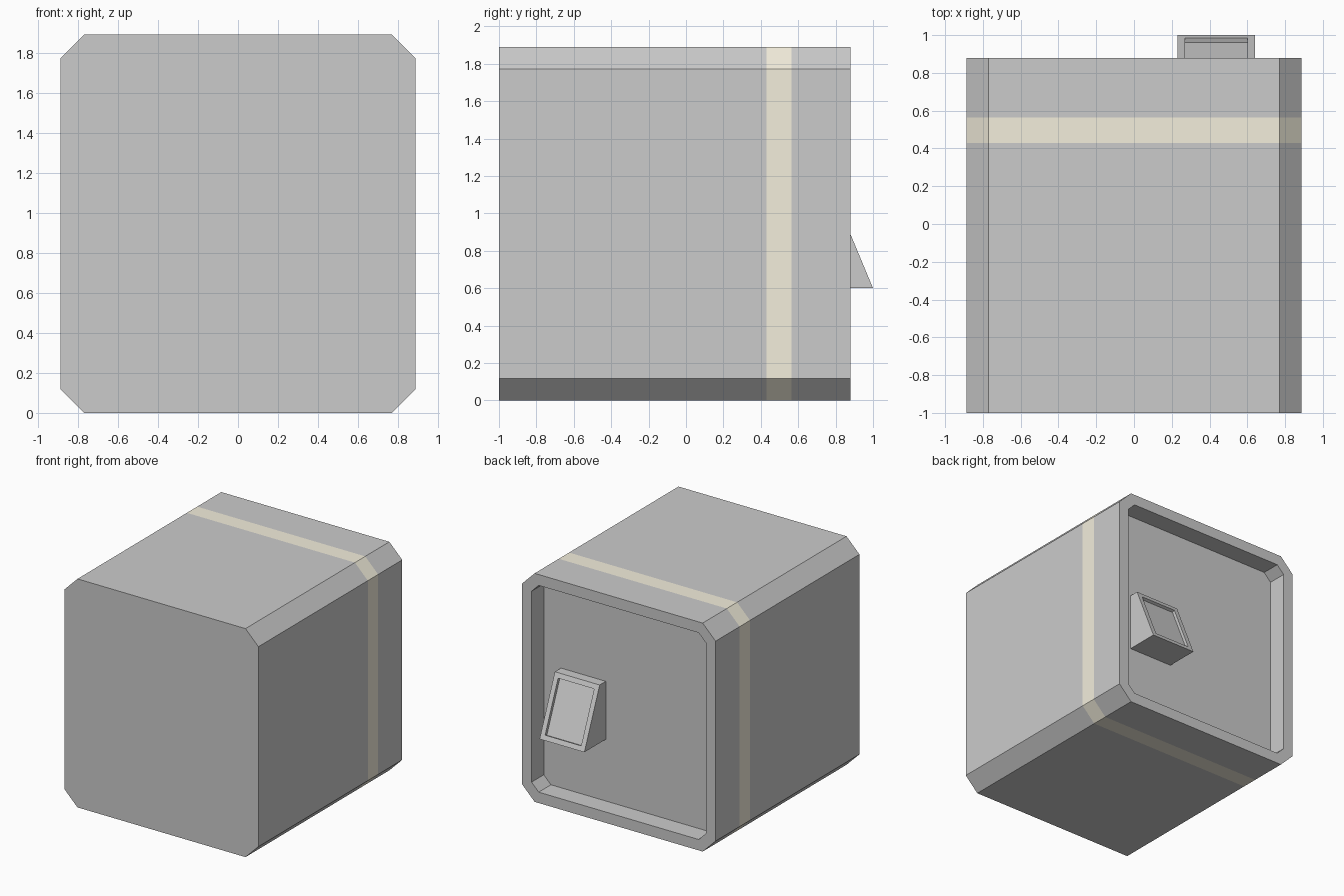
import bpy, bmesh
from mathutils import Vector

if "Cube" in bpy.data.objects:
    bpy.data.objects.remove(bpy.data.objects["Cube"])


def octagon(bm, half_w, z0, z1, c, y):
    """Ring of vertices: a chamfered rectangle in the XZ plane."""
    pts = [(-half_w + c, z0), (half_w - c, z0), (half_w, z0 + c), (half_w, z1 - c),
           (half_w - c, z1), (-half_w + c, z1), (-half_w, z1 - c), (-half_w, z0 + c)]
    return [bm.verts.new((x, y, z)) for x, z in pts]


def bridge(bm, a, b, mat=0):
    for i in range(len(a)):
        j = (i + 1) % len(a)
        bm.faces.new((a[i], a[j], b[j], b[i])).material_index = mat


def finish(bm, name, materials=()):
    bmesh.ops.recalc_face_normals(bm, faces=bm.faces[:])
    mesh = bpy.data.meshes.new(name)
    bm.to_mesh(mesh)
    bm.free()
    for m in materials:
        mesh.materials.append(m)
    obj = bpy.data.objects.new(name, mesh)
    bpy.context.collection.objects.link(obj)
    return obj


W, H, C = 0.887, 1.89, 0.118        # half width, height, corner chamfer
RIM = 0.09                          # rim width around the back recess
BACK, FLOOR = 0.88, 0.72            # back rim and recess floor

grey = bpy.data.materials.new("body_grey")
grey.diffuse_color = (0.8, 0.8, 0.8, 1)
grey.use_nodes = True
grey.node_tree.nodes["Principled BSDF"].inputs["Base Color"].default_value = grey.diffuse_color
cream = bpy.data.materials.new("band_cream")
cream.diffuse_color = (0.9, 0.86, 0.72, 1)
cream.use_nodes = True
cream.node_tree.nodes["Principled BSDF"].inputs["Base Color"].default_value = cream.diffuse_color

# Case: lofted octagon rings, coloured band, recessed back
bm = bmesh.new()
rings = [octagon(bm, W, 0, H, C, y) for y in (-1, 0.43, 0.565, BACK)]
inner_c = C - RIM * (2 - 2 ** 0.5)
rings += [octagon(bm, W - RIM, RIM, H - RIM, inner_c, y) for y in (BACK, FLOOR)]
for i in range(len(rings) - 1):
    bridge(bm, rings[i], rings[i + 1], 1 if i == 1 else 0)
bm.faces.new(rings[0])
bm.faces.new(rings[-1])
finish(bm, "case", (None, cream))
bpy.data.materials.remove(grey)

# Latch: wedge on the recess floor with a sunken panel in its sloping face
bm = bmesh.new()
profile = [(FLOOR, 0.6), (1.0, 0.6), (0.80, 1.08), (FLOOR, 1.08)]
sides = [[bm.verts.new((x, y, z)) for y, z in profile] for x in (0.23, 0.64)]
bridge(bm, *sides)
for s in sides:
    bm.faces.new(s)
bmesh.ops.recalc_face_normals(bm, faces=bm.faces[:])
bm.normal_update()
slope = max(bm.faces, key=lambda f: f.normal.dot(Vector((0, 0.92, 0.38))))
bmesh.ops.inset_region(bm, faces=[slope], thickness=0.04, use_even_offset=True)
bmesh.ops.inset_region(bm, faces=[slope], thickness=0, depth=-0.025, use_even_offset=True)
finish(bm, "latch")
